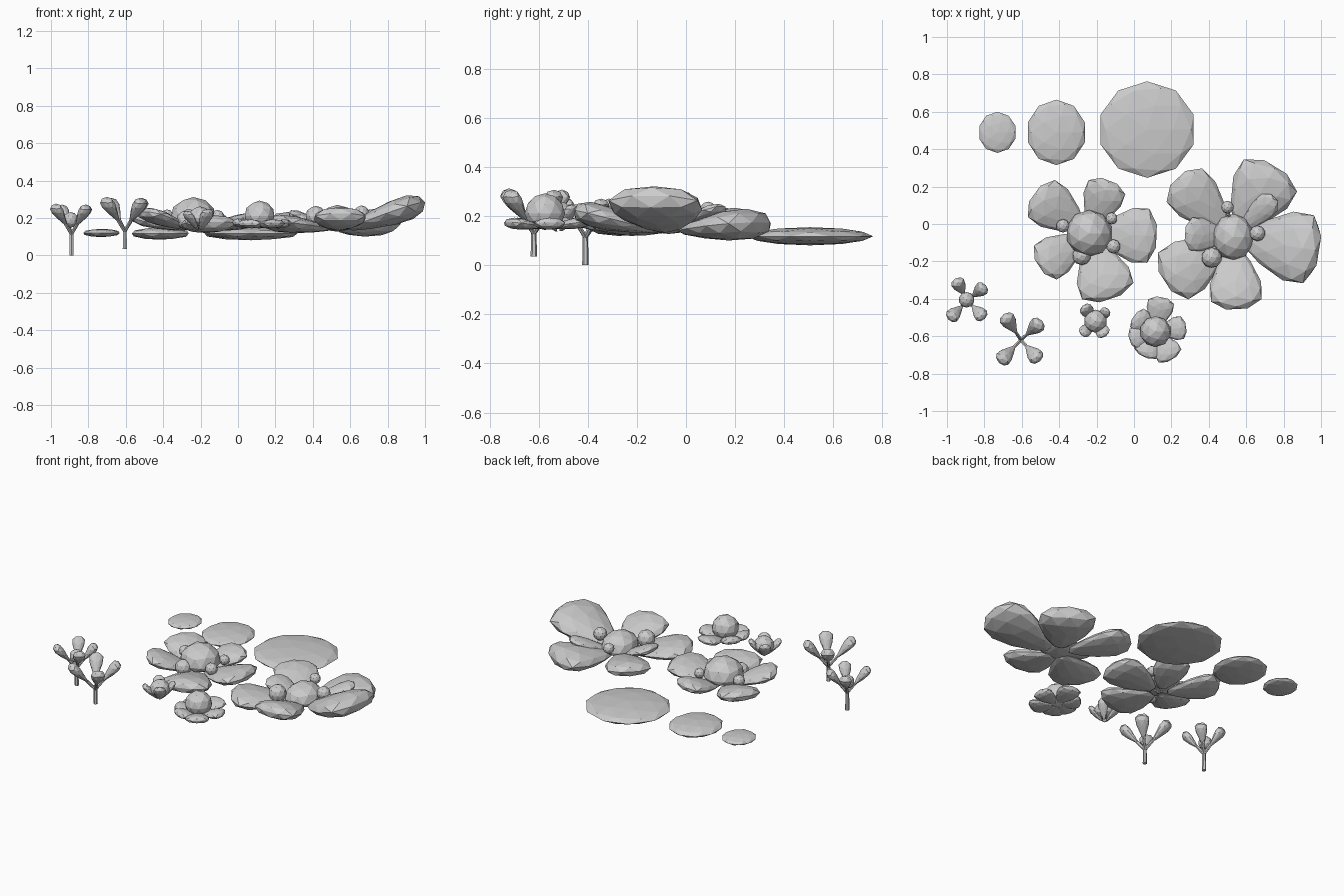
import bpy, bmesh
from mathutils import Vector, Matrix


def make(name, bm):
    me = bpy.data.meshes.new(name)
    bm.to_mesh(me)
    bm.free()
    ob = bpy.data.objects.new(name, me)
    bpy.context.collection.objects.link(ob)
    return ob


def ball(name, c, r, sub=2, under=1.0):
    """Low-poly ball; under flattens the lower half."""
    bm = bmesh.new()
    bmesh.ops.create_icosphere(bm, subdivisions=sub, radius=1)
    r = r if isinstance(r, tuple) else (r, r, r)
    for v in bm.verts:
        if v.co.z < 0:
            v.co.z *= under
        v.co = Vector(c) + Vector(a * b for a, b in zip(v.co, r))
    return make(name, bm)


def petal(name, base, tip, half_width, half_thick, taper=0.45):
    """Flattened low-poly blob, narrow at base and broad near tip."""
    base, tip = Vector(base), Vector(tip)
    ax = (tip - base).normalized()
    side = Vector((0, 0, 1)).cross(ax).normalized()
    up = ax.cross(side)
    half = (tip - base).length / 2
    mid = (base + tip) / 2
    bm = bmesh.new()
    bmesh.ops.create_icosphere(bm, subdivisions=2, radius=1)
    for v in bm.verts:
        x, y, z = v.co
        s = (taper + (1 - taper) * (x + 1) / 2) * 1.22
        # push the middle outward so the end is blunt
        x += 0.18 * (1 - x * x)
        v.co = mid + ax * x * half + side * y * s * half_width + up * z * s * half_thick
    return make(name, bm)


def stalk(name, a, b, r1, r2):
    a, b = Vector(a), Vector(b)
    d = b - a
    m = Matrix.Translation((a + b) / 2) @ d.to_track_quat('Z', 'Y').to_matrix().to_4x4()
    bm = bmesh.new()
    bmesh.ops.create_cone(bm, cap_ends=True, segments=6, radius1=r1, radius2=r2,
                          depth=d.length, matrix=m)
    return make(name, bm)


def flower(name, centre, heart_r, base_z, petals, buds, under=0.5):
    x, y, z = centre
    base = (x, y, base_z)
    ball(name + "_heart", centre, heart_r, 2, under)
    for tx, ty, tz, w, t in petals:
        b = Vector(base).lerp(Vector((tx, ty, base_z)), 0.1)
        petal(name + "_petal", b, (tx, ty, tz), w, t)
    for bx, by, bz, r in buds:
        ball(name + "_bud", (bx, by, bz), r, 2)
        stalk(name + "_filament", base, (bx, by, bz), 0.008, 0.008)


# Floating pads
ball("small_pad", (-0.73, 0.49, 0.12), (0.102, 0.11, 0.022))
ball("medium_pad", (-0.415, 0.49, 0.117), (0.16, 0.175, 0.033))
ball("large_pad", (0.07, 0.505, 0.118), (0.262, 0.258, 0.037))

# Left big flower
flower("left_flower", (-0.24, -0.05, 0.20), (0.125, 0.125, 0.112), 0.14, [
    (-0.535, 0.165, 0.21, 0.14, 0.045), (-0.13, 0.235, 0.205, 0.12, 0.042),
    (0.125, -0.065, 0.20, 0.165, 0.045), (-0.125, -0.405, 0.18, 0.165, 0.05),
    (-0.51, -0.23, 0.235, 0.125, 0.04)],
    [(-0.12, 0.03, 0.205, 0.032), (-0.11, -0.12, 0.205, 0.038),
     (-0.28, -0.17, 0.19, 0.05), (-0.38, -0.01, 0.21, 0.036)])

# Right big flower
flower("right_flower", (0.53, -0.07, 0.175), (0.11, 0.125, 0.095), 0.14, [
    (0.23, 0.25, 0.20, 0.15, 0.05), (0.76, 0.31, 0.175, 0.19, 0.068),
    (0.995, -0.145, 0.285, 0.21, 0.072), (0.55, -0.46, 0.225, 0.155, 0.055),
    (0.16, -0.31, 0.18, 0.17, 0.05),
    (0.27, -0.05, 0.23, 0.10, 0.03), (0.755, 0.145, 0.24, 0.07, 0.028)],
    [(0.50, 0.09, 0.225, 0.034), (0.66, -0.05, 0.225, 0.042),
     (0.415, -0.18, 0.21, 0.055)])

# Small flowers
flower("small_flower", (0.115, -0.575, 0.21), 0.083, 0.155, [
    (0.15, -0.39, 0.18, 0.08, 0.025), (0.28, -0.55, 0.175, 0.07, 0.025),
    (0.205, -0.725, 0.175, 0.08, 0.025), (0.05, -0.71, 0.175, 0.075, 0.025),
    (-0.025, -0.62, 0.18, 0.065, 0.025), (0.0, -0.49, 0.18, 0.07, 0.025)], [], 0.8)
flower("tiny_flower", (-0.205, -0.52, 0.20), 0.062, 0.135, [
    (-0.27, -0.44, 0.245, 0.04, 0.022), (-0.14, -0.46, 0.245, 0.032, 0.02),
    (-0.28, -0.59, 0.235, 0.036, 0.02), (-0.155, -0.595, 0.245, 0.042, 0.022)], [], 0.7)


# Leafy sprouts on thin stems
def sprout(name, x, y, z0, fork, tips, w):
    top = Vector((x, y, fork))
    stalk(name + "_stem", (x, y, z0), top, 0.013, 0.011)
    for t in tips:
        t = Vector(t)
        stalk(name + "_branch", top, top.lerp(t, 0.4), 0.010, 0.009)
        petal(name + "_leaf", top.lerp(t, 0.25), t, w, w * 0.7, 0.2)


sprout("left_sprout", -0.89, -0.41, 0.0, 0.115, [
    (-0.95, -0.30, 0.265), (-0.80, -0.335, 0.265),
    (-0.985, -0.505, 0.27), (-0.805, -0.50, 0.265)], 0.046)
ball("left_sprout_bud", (-0.895, -0.405, 0.19), 0.042, 2)
sprout("right_sprout", -0.605, -0.62, 0.035, 0.13, [
    (-0.69, -0.49, 0.30), (-0.50, -0.525, 0.30),
    (-0.715, -0.735, 0.305), (-0.51, -0.725, 0.30)], 0.052)
